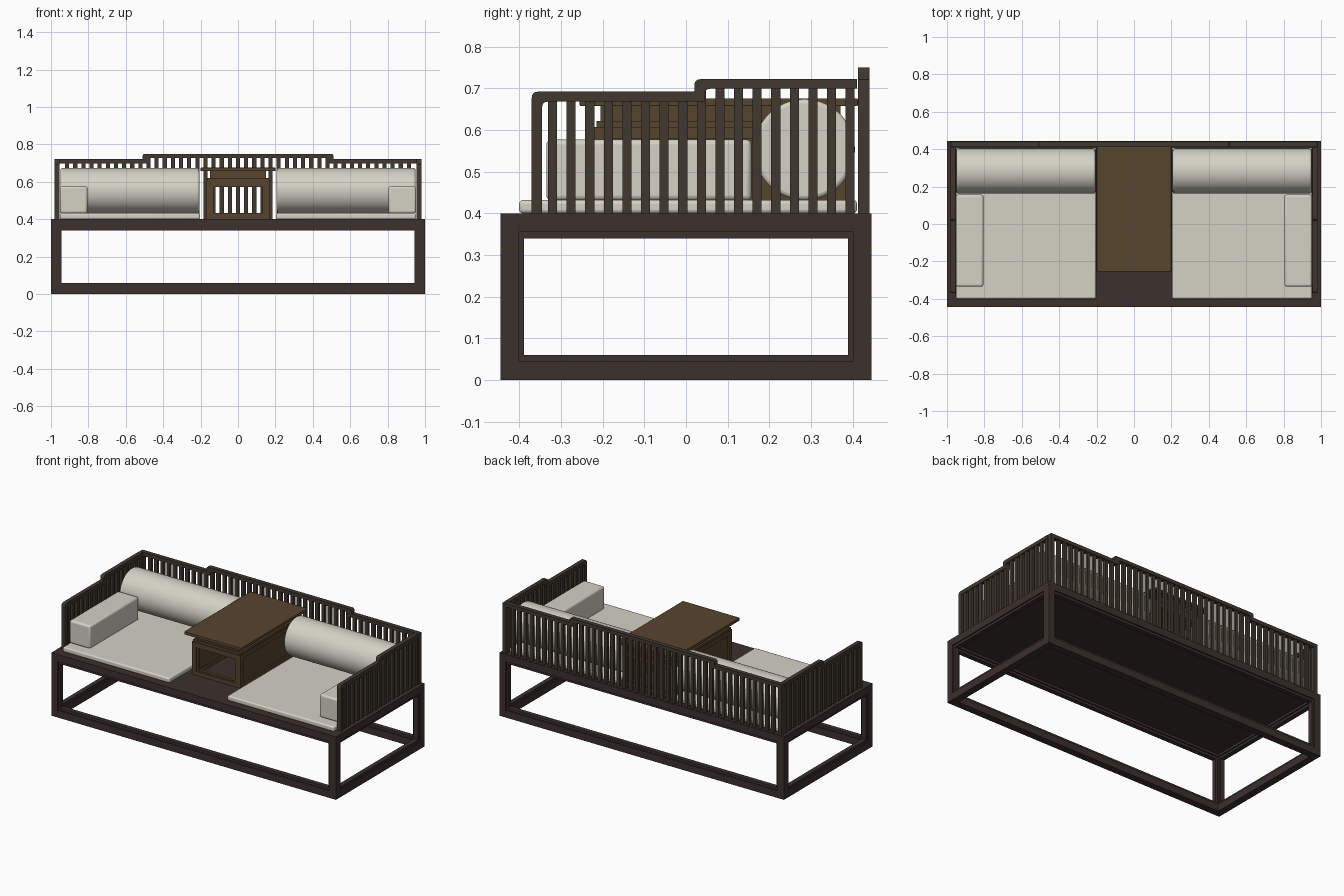
import bpy, bmesh, math
from mathutils import Vector, Matrix

if "Cube" in bpy.data.objects:
    bpy.data.objects.remove(bpy.data.objects["Cube"])


def material(name, rgb):
    m = bpy.data.materials.new(name)
    m.diffuse_color = (*rgb, 1)
    m.use_nodes = True
    m.node_tree.nodes["Principled BSDF"].inputs["Base Color"].default_value = m.diffuse_color
    return m


DARK = material("dark_wood", (0.045, 0.030, 0.026))
RAIL = material("rail_wood", (0.052, 0.040, 0.029))
TABLE = material("table_wood", (0.095, 0.058, 0.028))
CLOTH = material("linen", (0.66, 0.64, 0.56))


def finish(name, bm, mat, bevel=0, segments=2, smooth=False):
    bmesh.ops.recalc_face_normals(bm, faces=bm.faces)
    me = bpy.data.meshes.new(name)
    bm.to_mesh(me)
    bm.free()
    me.materials.append(mat)
    ob = bpy.data.objects.new(name, me)
    bpy.context.collection.objects.link(ob)
    if bevel:
        b = ob.modifiers.new("soft_edges", 'BEVEL')
        b.width, b.segments, b.limit_method = bevel, segments, 'ANGLE'
    if smooth:
        bpy.context.view_layer.objects.active = ob
        ob.select_set(True)
        bpy.ops.object.shade_smooth_by_angle(angle=math.radians(40))
        ob.select_set(False)
    return ob


def boxes(name, items, mat, **kw):
    """One mesh from (x0, x1, y0, y1, z0, z1) boxes."""
    bm = bmesh.new()
    for x0, x1, y0, y1, z0, z1 in items:
        mid = Vector((x0 + x1, y0 + y1, z0 + z1)) / 2
        size = (abs(x1 - x0), abs(y1 - y0), z1 - z0)
        bmesh.ops.create_cube(bm, size=1, matrix=Matrix.Translation(mid) @ Matrix.Diagonal((*size, 1)))
    return finish(name, bm, mat, **kw)


def rounded(path, radii, n=5):
    """Replace each inner corner of a polyline with a small curve."""
    pts = [Vector(p) for p in path]
    out = [pts[0]]
    for i, r in enumerate(radii, 1):
        c = pts[i]
        a = c + (pts[i - 1] - c).normalized() * r
        b = c + (pts[i + 1] - c).normalized() * r
        for k in range(n):
            t = k / (n - 1)
            out.append(a * (1 - t) ** 2 + c * 2 * t * (1 - t) + b * t * t)
    return out + [pts[-1]]


def strip(name, outer, inner, a, b, axis, mat):
    """Rail between two outlines, extruded from a to b along the axis."""
    bm = bmesh.new()
    def put(p, d):
        return bm.verts.new((d, p[0], p[1]) if axis == 'x' else (p[0], d, p[1]))
    rows = [[put(o, a), put(o, b), put(i, b), put(i, a)] for o, i in zip(outer, inner)]
    for p, q in zip(rows, rows[1:]):
        for k in range(4):
            bm.faces.new((p[k], p[(k + 1) % 4], q[(k + 1) % 4], q[k]))
    bm.faces.new(rows[0])
    bm.faces.new(rows[-1])
    return finish(name, bm, mat, smooth=True)


# Base: corner posts, beams and recessed inner beads
W, D, H, T = 1.0, 0.445, 0.40, 0.045
base, bead = [], []
for s in (-1, 1):
    for t in (-1, 1):
        base.append((s * W, s * (W - T), t * D, t * (D - T), T, H - T))
        # upright beads, facing both directions
        bead.append((s * (W - T), s * (W - T - .012), t * (D - .008), t * (D - .037), T, H - T))
        bead.append((s * (W - .008), s * (W - .037), t * (D - T), t * (D - T - .012), T, H - T))
    for z0, z1 in ((0, T), (H - T, H)):
        base.append((-W, W, s * D, s * (D - T), z0, z1))
        base.append((s * W, s * (W - T), -(D - T), D - T, z0, z1))
    for z0, z1 in ((T, T + .015), (H - T - .015, H - T)):
        bead.append((-(W - T), W - T, s * (D - .008), s * (D - .037), z0, z1))
        bead.append((s * (W - .008), s * (W - .037), -(D - T), D - T, z0, z1))
boxes("base_frame", base, DARK)
boxes("base_inner_bead", bead, DARK)
boxes("seat_deck", [(-(W - T), W - T, -(D - T), D - T, .37, H)], DARK)

# Side railings: stepped rail with rounded corners and upright slats
outer = rounded([(-.37, H), (-.37, .692), (.02, .692), (.02, .722), (.41, .722)], [.016, .003, .016])
inner = rounded([(-.345, H), (-.345, .668), (.045, .668), (.045, .699), (.41, .699)], [.014, .003, .014])
for s, side in ((-1, "left"), (1, "right")):
    strip(side + "_rail", outer, inner, s * .955, s * .981, 'x', RAIL)
    slats = []
    for k in range(17):
        y = -.32 + k * .0446
        slats.append((s * .959, s * .977, y - .011, y + .011, H, .68 if y < .03 else .71))
    boxes(side + "_slats", slats, RAIL)

# Back railing, raised in the middle
half_o = [(-.98, H), (-.98, .722), (-.51, .722), (-.51, .75)]
half_i = [(-.955, H), (-.955, .699), (-.485, .699), (-.485, .727)]
full = lambda h: h + [(-x, z) for x, z in reversed(h)]
radii = [.003, .003, .014, .014, .003, .003]
strip("back_rail", rounded(full(half_o), radii), rounded(full(half_i), radii), .412, .44, 'y', RAIL)
slats = []
for k in range(-21, 22):
    x = k * .0435
    slats.append((x - .011, x + .011, .417, .435, H, .735 if abs(x) < .5 else .71))
boxes("back_slats", slats, RAIL)

# Cushions and bolsters, one set per seat
for s, side in ((-1, "left"), (1, "right")):
    boxes(side + "_seat_cushion", [(s * .203, s * .953, -.40, .41, H, .432)], CLOTH,
          bevel=.009, segments=3, smooth=True)
    boxes(side + "_arm_cushion", [(s * .805, s * .952, -.335, .157, .431, .577)], CLOTH,
          bevel=.012, segments=3, smooth=True)
    bm = bmesh.new()
    bmesh.ops.create_cone(bm, cap_ends=True, segments=64, radius1=.121, radius2=.121, depth=.742,
                          matrix=Matrix.Translation((s * .578, .284, .553)) @ Matrix.Rotation(math.pi / 2, 4, 'Y'))
    finish(side + "_bolster", bm, CLOTH, bevel=.01, segments=3, smooth=True)

# Tea table: top, waist, shoulder and an open-ended framed body
boxes("table_top", [(-.2, .2, -.255, .412, .657, .676)], TABLE, bevel=.003)
boxes("table_waist", [(-.15, .15, -.205, .37, .62, .658)], TABLE)
boxes("table_shoulder", [(-.165, .165, -.215, .38, .607, .621)], TABLE)
Y0, Y1, X = -.22, .385, .17
body, panels = [], []
for s in (-1, 1):
    for y in (Y0, Y1 - .03):
        body.append((s * X, s * (X - .03), y, y + .03, H, .58))
    body.append((s * X, s * (X - .03), Y0 + .03, Y1 - .03, H, .425))
    panels.append((s * (X - .01), s * (X - .022), Y0 + .03, Y1 - .03, .425, .58))
for y in (Y0, Y1 - .03):
    body.append((-(X - .03), X - .03, y, y + .03, H, .425))
    # slim inner bead round the open ends
    panels += [(-.14, .14, y + .006, y + .024, .425, .433), (-.14, .14, y + .006, y + .024, .572, .58)]
    panels += [(s * .14, s * .13, y + .006, y + .024, .433, .572) for s in (-1, 1)]
body.append((-X, X, Y0, Y1, .58, .607))
boxes("table_body_frame", body, TABLE)
boxes("table_panels", panels, TABLE)
